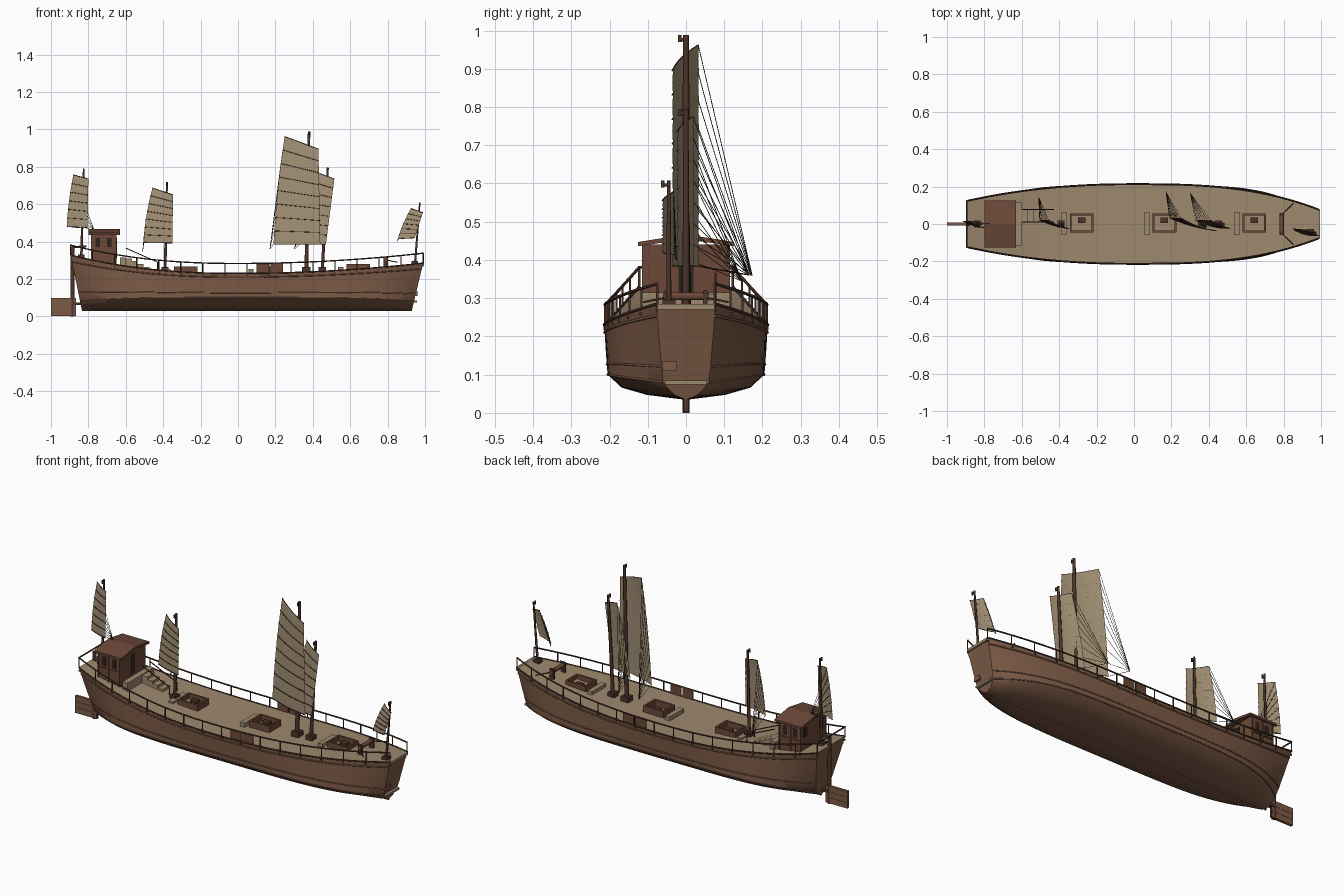
import bpy, bmesh, math
from mathutils import Vector, Matrix

if "Cube" in bpy.data.objects:
    bpy.data.objects.remove(bpy.data.objects["Cube"])


def material(name, rgb):
    m = bpy.data.materials.new(name)
    m.use_nodes = True
    m.diffuse_color = (*rgb, 1)
    bsdf = m.node_tree.nodes["Principled BSDF"]
    bsdf.inputs["Base Color"].default_value = (*rgb, 1)
    bsdf.inputs["Roughness"].default_value = 0.8
    return m


HULL = material("hull brown", (0.205, 0.105, 0.062))
DECK = material("deck tan", (0.34, 0.25, 0.155))
SAIL = material("sail canvas", (0.37, 0.285, 0.18))
DARK = material("dark wood", (0.075, 0.036, 0.024))
RED = material("reddish wood", (0.15, 0.066, 0.04))
ROPE = material("rope black", (0.025, 0.018, 0.013))


def add_object(name, data, mat):
    ob = bpy.data.objects.new(name, data)
    data.materials.append(mat)
    bpy.context.collection.objects.link(ob)
    return ob


def mesh(name, verts, faces, mat, smooth=False):
    me = bpy.data.meshes.new(name)
    me.from_pydata(verts, [], faces)
    bm = bmesh.new()
    bm.from_mesh(me)
    bmesh.ops.recalc_face_normals(bm, faces=bm.faces)
    bm.to_mesh(me)
    bm.free()
    if smooth:
        me.shade_smooth()
        me.set_sharp_from_angle(angle=math.radians(35))
    return add_object(name, me, mat)


def boxes(name, ranges, mat):
    """One object from boxes given as (x0, x1, y0, y1, z0, z1)."""
    bm = bmesh.new()
    for a, b, c, d, e, f in ranges:
        at = Matrix.Translation(((a + b) / 2, (c + d) / 2, (e + f) / 2))
        bmesh.ops.create_cube(bm, size=1, matrix=at @ Matrix.Diagonal((b - a, d - c, f - e, 1)))
    me = bpy.data.meshes.new(name)
    bm.to_mesh(me)
    bm.free()
    return add_object(name, me, mat)


def tubes(name, paths, radius, mat, taper=1.0):
    cu = bpy.data.curves.new(name, "CURVE")
    cu.dimensions = "3D"
    cu.bevel_depth, cu.bevel_resolution, cu.use_fill_caps = radius, 1, True
    for path in paths:
        sp = cu.splines.new("POLY")
        sp.points.add(len(path) - 1)
        for i, p in enumerate(path):
            sp.points[i].co = (*p, 1)
            sp.points[i].radius = 1 + (taper - 1) * i / (len(path) - 1)
    return add_object(name, cu, mat)


def lerp(a, b, t):
    return a + (b - a) * t


# Hull shape: sheer line, plan outline and cross-section
def sheer(x):
    return 0.23 + (0.098 * (-x / 0.895) ** 2.3 if x < 0 else 0.055 * (x / 0.99) ** 2)


def half_width(x):
    if x < 0:
        return 0.214 * (1 - 0.42 * (-x / 0.895) ** 2.2)
    return 0.214 * (1 - 0.64 * (x / 0.99) ** 2.8)


def section(u):
    """Half section from keel to sheer at station u."""
    x = lerp(-0.895, 0.99, u)
    w, top = half_width(x), sheer(x)
    s = abs(x) / (0.895 if x < 0 else 0.99)
    c = 0.205 * (1 - 0.71 * s ** 4.5)
    chine = 0.1 - 0.02 * s ** 4
    profile = [(0, 0.034), (0.5 * c, 0.047), (0.82 * c, 0.066), (c, chine)]
    for t in (0.2, 0.45, 0.7, 0.85, 1):
        profile.append((lerp(c, w, t ** 0.85), lerp(chine, top, t)))
    pts = []
    for y, z in profile:
        k = (z - 0.034) / (top - 0.034)
        pts.append(Vector((lerp(lerp(-0.835, 0.93, u), x, k), y, z)))
    return pts


N = 48
stations = [section(i / N) for i in range(N + 1)]
rings = [[Vector((p.x, -p.y, p.z)) for p in s[:0:-1]] + s for s in stations]
R = len(rings[0])
verts = [p for r in rings for p in r]
faces = [(i * R + j, i * R + j + 1, (i + 1) * R + j + 1, (i + 1) * R + j)
         for i in range(N) for j in range(R - 1)]
faces += [tuple(range(R)), tuple(N * R + j for j in range(R))]
mesh("hull", verts, faces, HULL, smooth=True)
mesh("deck", [r[k] for r in rings for k in (0, -1)],
     [(2 * i, 2 * i + 1, 2 * i + 3, 2 * i + 2) for i in range(N)], DECK)


def along(k, offset=0.0, rise=0.0):
    """Paths on both sides that follow section point k."""
    return [[(s[k].x, side * (s[k].y + offset), s[k].z + rise) for s in stations] for side in (-1, 1)]


tubes("gunwale", along(-1), 0.004, DARK)
tubes("upper_wale", along(-2), 0.004, HULL)
tubes("lower_wales", along(4) + along(3), 0.003, HULL)
tubes("keel", [[s[0] for s in stations]], 0.005, HULL)

# Rails and posts
RAIL = 0.053
tubes("hand_rail", along(-1, -0.002, RAIL), 0.004, DARK)
tubes("end_rail", [[(s[-1].x, y * s[-1].y, s[-1].z + RAIL) for y in (-1, 1)]
                   for s in stations[:1]], 0.004, DARK)
posts, ports = [], []
for i in range(0, N + 1, 3):
    x, y, z = stations[i][-1]
    for side in (-1, 1):
        posts.append([(x, side * (y - 0.002), z), (x, side * (y - 0.002), z + RAIL)])
        a = stations[i][-1].lerp(stations[i][-2], 0.5)
        ports.append((a.x - 0.005, a.x + 0.005, side * a.y - 0.003, side * a.y + 0.003, a.z - 0.004, a.z + 0.004))
tubes("rail_posts", posts, 0.0032, DARK)
boxes("scuppers", ports, DARK)
boxes("gangway_panels", [(x, x + 0.065, s * 0.208 - 0.003, s * 0.208 + 0.003, 0.232, 0.285)
                         for x in (0.1, 0.175) for s in (-1, 1)], RED)

# Bow transom trim and fittings
boxes("bow_bands", [(0.98, 0.995, -0.075, 0.075, 0.271, 0.285),
                    (0.93, 0.956, -0.055, 0.055, 0.074, 0.085)], DECK)
boxes("bow_block", [(0.93, 0.96, -0.062, -0.025, 0.11, 0.135)], HULL)
tubes("windlass_drum", [[(0.79, -0.06, 0.305), (0.79, 0.06, 0.305)]], 0.012, RED)
boxes("windlass_stand", [(0.778, 0.802, y - 0.006, y + 0.006, 0.25, 0.32) for y in (-0.05, 0.05)], DARK)
tubes("bow_braces", [[(0.8, s * 0.06, 0.3), (0.85, s * 0.11, 0.29)] for s in (-1, 1)], 0.003, DARK)

# Rudder
tubes("rudder_stock", [[(-0.885, 0, 0), (-0.885, 0, 0.37)]], 0.011, DARK)
boxes("rudder_planks", [(-1, -0.87, -0.008, 0.008, z, z + 0.031) for z in (0.003, 0.035, 0.067)], HULL)
boxes("rudder_core", [(-0.995, -0.865, -0.006, 0.006, 0.003, 0.098)], DARK)
boxes("rudder_bracket", [(-0.89, -0.84, -0.012, 0.012, z, z + 0.015) for z in (0.06, 0.25)], DARK)
tubes("tiller", [[(-0.89, 0, 0.37), (-0.81, 0, 0.375)]], 0.006, DARK)

# Cabin with a low gabled roof
boxes("cabin_walls", [(-0.785, -0.65, -0.11, 0.11, 0.26, 0.44)], RED)
ends = [(-0.125, 0.436), (0, 0.454), (0.125, 0.436), (0.125, 0.447), (0, 0.467), (-0.125, 0.447)]
mesh("cabin_roof", [(x, y, z) for x in (-0.8, -0.632) for y, z in ends],
     [tuple(range(6)), tuple(range(6, 12))] + [(i, (i + 1) % 6, (i + 1) % 6 + 6, i + 6) for i in range(6)], RED)
boxes("cabin_windows",
      [(x, x + 0.024, s * 0.11 - 0.002, s * 0.11 + 0.002, 0.37, 0.42) for x in (-0.762, -0.7) for s in (-1, 1)]
      + [(-0.787, -0.783, y, y + 0.03, 0.37, 0.42) for y in (-0.085, 0.055)]
      + [(-0.652, -0.648, -0.02, 0.02, 0.31, 0.42)], ROPE)
frames = [(x, x + 0.006, s * 0.112 - 0.003, s * 0.112 + 0.003, 0.28, 0.438)
          for x in (-0.787, -0.724, -0.656) for s in (-1, 1)]
frames += [(-0.785, -0.65, s * 0.112 - 0.003, s * 0.112 + 0.003, 0.355, 0.361) for s in (-1, 1)]
boxes("cabin_frames", frames, RED)

# Steps down from the cabin
boxes("cabin_sill", [(-0.632, -0.6, -0.115, 0.115, 0.25, 0.315)], DECK)
boxes("stairs", [(-0.6 + 0.032 * i, -0.568 + 0.032 * i, 0.012, 0.075, 0.23, 0.31 - 0.015 * i)
                 for i in range(4)], DECK)
tubes("stair_rails", [[(-0.6, y, 0.365), (-0.43, y, 0.29), (-0.43, y, 0.24)] for y in (0.01, 0.077)], 0.003, DARK)

# Open hatches, each with a plank beside it
for n, (x, z) in enumerate(((-0.28, 0.268), (0.163, 0.268), (0.643, 0.28)), 1):
    a, b, lo = x - 0.063, x + 0.063, z - 0.05
    boxes(f"hatch_{n}", [(a, b, -0.045, -0.035, lo, z), (a, b, 0.045, 0.055, lo, z),
                         (a, a + 0.01, -0.035, 0.045, lo, z), (b - 0.01, b, -0.035, 0.045, lo, z)], RED)
    boxes(f"hatch_ladder_{n}", [(x - 0.02, x + 0.02, 0.005, 0.035, lo, z - 0.012)], DARK)
    boxes(f"deck_plank_{n}", [(a - 0.045, a - 0.017, -0.06, 0.065, lo, z - 0.015)], DECK)


# Masts with battened sails
def rig(name, foot, head, radius, low, peak, bow_out, rows, anchor):
    """low/peak: (left x, left z, right x, right z) of the foot and the yard."""
    foot, head = Vector(foot), Vector(head)
    tubes(name + "_mast", [[foot, head]], radius, DARK, taper=0.65)
    tubes(name + "_pulley", [[head + Vector((0, -0.016, -0.018)), head + Vector((0, -0.016, 0))],
                             [head + Vector((0, 0, -0.012)), head + Vector((0, -0.016, -0.012))]], 0.005, DARK)
    d = radius + 0.01
    boxes(name + "_step", [(foot.x - d, foot.x + d, foot.y - d, foot.y + d, foot.z, foot.z + 0.03)], DARK)
    cols, half = 6, 0.03 * (low[2] - low[0]) / 0.25 + 0.004

    def point(s, t):
        left = Vector((lerp(low[0], peak[0], t) - bow_out * 4 * t * (1 - t), 0, lerp(low[1], peak[1], t)))
        right = Vector((lerp(low[2], peak[2], t), 0, lerp(low[3], peak[3], t)))
        p = left.lerp(right, s)
        p.y = foot.y + lerp(half, -half, s) - 0.3 * half * math.sin(math.pi * s)
        return p

    grid = []
    for j in range(2 * rows + 1):
        for i in range(cols + 1):
            p = point(i / cols, j / (2 * rows))
            if j % 2:
                p.y -= 0.002
            grid.append(p)
    k = cols + 1
    mesh(name + "_sail", grid, [(j * k + i, j * k + i + 1, (j + 1) * k + i + 1, (j + 1) * k + i)
                                for j in range(2 * rows) for i in range(cols)], SAIL, smooth=True)
    battens = [[point(i / cols, j / rows) + Vector((0, -0.002, 0)) for i in range(cols + 1)]
               for j in range(rows + 1)]
    tubes(name + "_battens", battens, 0.002, DARK)
    tubes(name + "_sheets", [[b[0], anchor] for b in battens], 0.001, ROPE)


rig("main", (0.365, 0, 0.235), (0.38, 0, 0.988), 0.012,
    (0.19, 0.385, 0.44, 0.385), (0.25, 0.962, 0.43, 0.895), 0.008, 8, (0.17, 0.173, 0.36))
rig("fore", (0.45, 0, 0.235), (0.48, 0, 0.795), 0.01,
    (0.33, 0.385, 0.47, 0.385), (0.41, 0.775, 0.515, 0.735), 0.008, 7, (0.3, 0.165, 0.36))
rig("mizzen", (-0.39, 0, 0.235), (-0.38, 0, 0.718), 0.009,
    (-0.505, 0.395, -0.35, 0.392), (-0.457, 0.687, -0.348, 0.65), 0.008, 7, (-0.51, 0.145, 0.345))
rig("stern", (-0.838, 0, 0.3), (-0.825, 0, 0.79), 0.008,
    (-0.915, 0.48, -0.805, 0.475), (-0.88, 0.757, -0.8, 0.735), 0.006, 6, (-0.77, 0, 0.465))
rig("bow", (0.945, -0.045, 0.265), (0.972, -0.045, 0.608), 0.007,
    (0.855, 0.415, 0.945, 0.42), (0.925, 0.577, 0.988, 0.555), 0.006, 6, (0.852, -0.025, 0.4))
